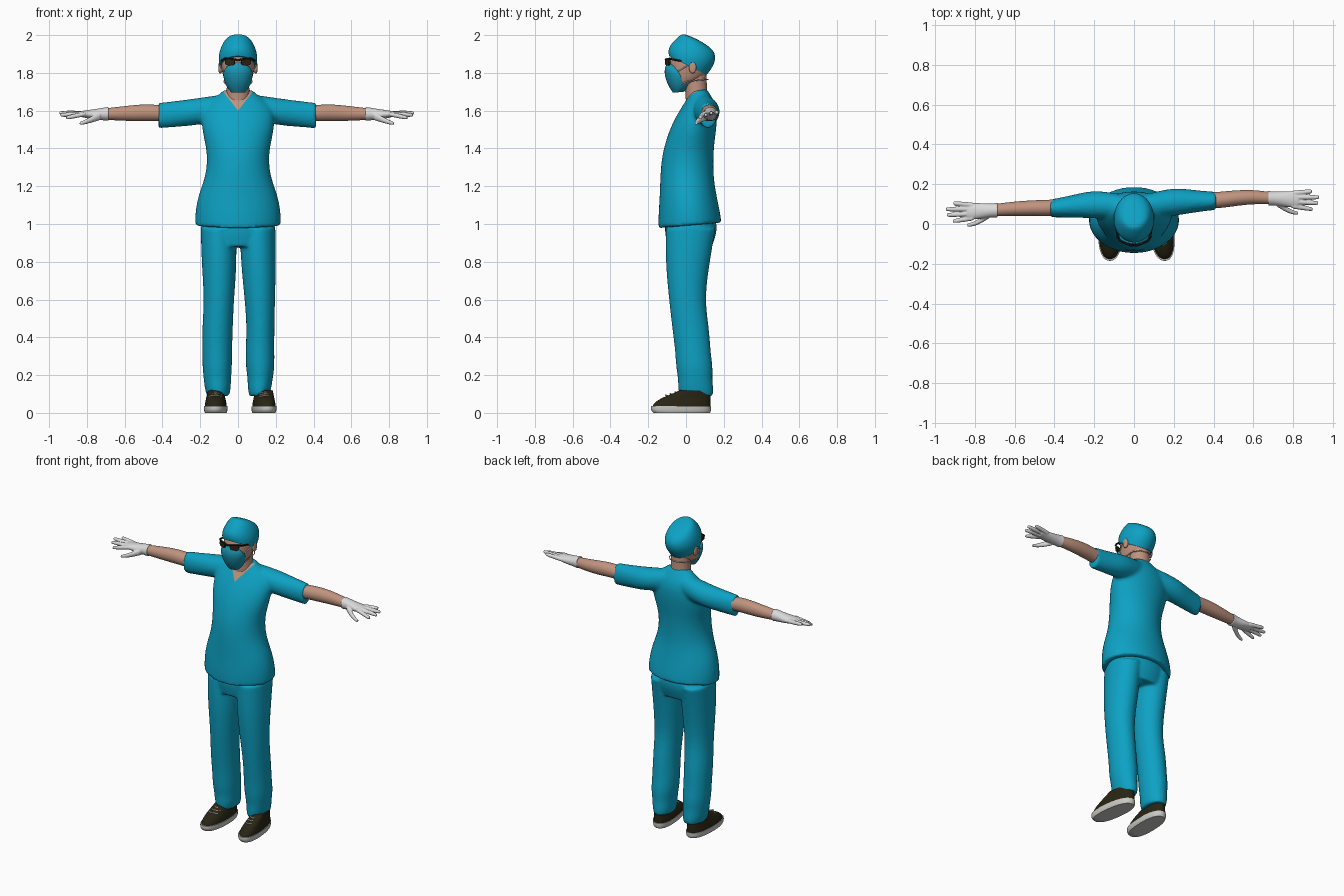
import bpy, bmesh, math
from mathutils import Vector

cube = bpy.data.objects.get("Cube")
if cube:
    bpy.data.objects.remove(cube)


def material(name, r, g, b):
    m = bpy.data.materials.new(name)
    m.use_nodes = True
    m.diffuse_color = (r, g, b, 1)
    bsdf = next(n for n in m.node_tree.nodes if n.type == 'BSDF_PRINCIPLED')
    bsdf.inputs["Base Color"].default_value = (r, g, b, 1)
    bsdf.inputs["Roughness"].default_value = 0.7
    return m


TEAL = material("scrub teal", 0.004, 0.36, 0.55)
MASK = material("mask teal", 0.01, 0.31, 0.46)
SKIN = material("skin", 0.52, 0.29, 0.21)
GLOVE = material("glove white", 0.70, 0.70, 0.70)
SHOE = material("shoe dark brown", 0.022, 0.018, 0.007)
SOLE = material("sole grey", 0.58, 0.58, 0.55)
BLACK = material("glasses black", 0.008, 0.007, 0.006)
LENS = material("lens brown", 0.025, 0.018, 0.008)


# A ring is (centre, first half axis, second half axis)
def ring(yf, zf, yb, zb, hw, cx=0, lean=0):
    """Level ring given by its front and back points and half width."""
    front, back = Vector((cx + lean, yf, zf)), Vector((cx, yb, zb))
    return (front + back) / 2, (front - back) / 2, Vector((hw, 0, 0))


def xring(x, y, z, ry, rz):
    return Vector((x, y, z)), Vector((0, ry, 0)), Vector((0, 0, rz))


def loft(bm, rings, crease, power):
    """Closed tube of elliptical rings with capped ends."""
    layer = bm.edges.layers.float.get("crease_edge") or bm.edges.layers.float.new("crease_edge")
    n, loops = 16, []
    bend = lambda t: math.copysign(abs(t) ** (2 / power), t)
    for c, u, v in rings:
        loops.append([bm.verts.new(c + u * bend(math.cos(a)) + v * bend(math.sin(a)))
                      for a in (math.tau * i / n for i in range(n))])
    for lo, hi in zip(loops, loops[1:]):
        for i in range(n):
            j = (i + 1) % n
            bm.faces.new((lo[i], lo[j], hi[j], hi[i]))
    for k, end in enumerate((loops[0], loops[-1])):
        cap = bm.faces.new(end)
        if crease[k]:
            for e in cap.edges:
                e[layer] = 1.0


def build(name, lofts, mat, crease=(1, 1), power=2, voxel=0, smooth=0):
    """One object from lofts; with a voxel size they fuse into one skin."""
    bm = bmesh.new()
    for rings in lofts:
        loft(bm, rings, crease, power)
    bmesh.ops.recalc_face_normals(bm, faces=bm.faces)
    mesh = bpy.data.meshes.new(name)
    bm.to_mesh(mesh)
    bm.free()
    ob = bpy.data.objects.new(name, mesh)
    bpy.context.collection.objects.link(ob)
    ob.modifiers.new("round", 'SUBSURF').levels = 2
    if voxel:
        fuse = ob.modifiers.new("fuse", 'REMESH')
        fuse.mode, fuse.voxel_size = 'VOXEL', voxel
        relax = ob.modifiers.new("relax", 'SMOOTH')
        relax.factor, relax.iterations = 0.5, smooth
    bpy.context.view_layer.update()
    deps = bpy.context.evaluated_depsgraph_get()
    ob.data = bpy.data.meshes.new_from_object(ob.evaluated_get(deps))
    ob.modifiers.clear()
    ob.data.materials.clear()
    ob.data.materials.append(mat)
    return ob


def tube(name, points, radius, mat):
    cu = bpy.data.curves.new(name, 'CURVE')
    cu.dimensions, cu.bevel_depth, cu.bevel_resolution = '3D', radius, 2
    cu.use_fill_caps = True
    sp = cu.splines.new('POLY')
    sp.points.add(len(points) - 1)
    for p, co in zip(sp.points, points):
        p.co = (*co, 1)
    cu.materials.append(mat)
    ob = bpy.data.objects.new(name, cu)
    bpy.context.collection.objects.link(ob)


def arm_ring(s, x, y, z, ry, rz):
    """Arm ring; the left arm sits a little further back."""
    if s > 0:
        y += 0.06 * min(1, max(0, (x - 0.1) / 0.5))
        x *= 0.985
    return xring(s * x, y, z, ry, rz)


def limb(s, rows):
    return [arm_ring(s, *r) for r in rows]


# Shirt with sleeves
torso = [ring(*r) for r in (
    (-.15, .978, .192, 1.008, .232), (-.15, 1.05, .185, 1.06, .233),
    (-.142, 1.15, .165, 1.15, .217), (-.14, 1.25, .148, 1.25, .175),
    (-.132, 1.35, .148, 1.35, .166), (-.115, 1.42, .152, 1.42, .176),
    (-.09, 1.5, .163, 1.5, .195), (-.05, 1.58, .168, 1.58, .2),
    (-.01, 1.64, .158, 1.64, .17), (.012, 1.68, .13, 1.685, .105),
    (.025, 1.70, .11, 1.715, .08))]
sleeve = ((.06, .09, 1.62, .06, .07), (.2, .1, 1.597, .075, .073),
          (.3, .09, 1.585, .058, .071), (.42, .078, 1.574, .046, .069))
shirt = build("shirt", [torso, limb(-1, sleeve), limb(1, sleeve)], TEAL, voxel=.01, smooth=6)

# V neck: cut the two neckline edges, then colour the skin inside
shirt.data.materials.append(SKIN)
bm = bmesh.new()
bm.from_mesh(shirt.data)
for co, no in (((0, 0, 1.6), (1.28, 0, -1)), ((0, 0, 1.6), (1.28, 0, 1)), ((0, .06, 0), (0, 1, 0))):
    bmesh.ops.bisect_plane(bm, geom=bm.verts[:] + bm.edges[:] + bm.faces[:],
                           plane_co=co, plane_no=no)
for f in bm.faces:
    c = f.calc_center_median()
    f.material_index = int(c.y < .06 and c.z > 1.6 + 1.28 * abs(c.x))
bm.to_mesh(shirt.data)
bm.free()

# Trousers: height, front, back, right inner and outer, left inner and outer
leg_rows = ((.98, -.11, .16, -.01, -.2, .01, .2), (.8, -.112, .128, -.003, -.195, .012, .203),
            (.6, -.092, .1, -.02, -.18, .034, .198), (.45, -.075, .125, -.026, -.192, .045, .194),
            (.32, -.058, .132, -.03, -.19, .038, .194), (.24, -.055, .145, -.03, -.19, .04, .195),
            (.18, -.043, .14, -.036, -.183, .05, .185), (.13, -.045, .148, -.036, -.178, .05, .178),
            (.09, -.036, .145, -.046, -.166, .058, .166))
legs = [[ring(r[1], r[0], r[2], r[0], abs(r[k + 1] - r[k]) / 2, (r[k] + r[k + 1]) / 2)
         for r in leg_rows] for k in (3, 5)]
hips = [ring(*r) for r in ((-.1, 1.1, .14, 1.1, .17), (-.115, 1, .168, 1, .2),
                           (-.115, .95, .165, .95, .203), (-.1, .88, .14, .88, .19))]
build("trousers", legs + [hips], TEAL, voxel=.009, smooth=5)

# Head, neck, cap and mask
build("head", [[ring(*r) for r in (
    (-.06, 1.705, 0, 1.73, .035), (-.085, 1.73, .06, 1.75, .065), (-.094, 1.78, .11, 1.78, .081),
    (-.092, 1.83, .127, 1.83, .09), (-.088, 1.88, .13, 1.87, .092),
    (-.06, 1.93, .1, 1.92, .075))]], SKIN, crease=(0, 0))
build("neck", [[ring(*r) for r in ((0, 1.6, .12, 1.62, .07), (-.005, 1.72, .112, 1.72, .059),
                                   (-.02, 1.79, .11, 1.79, .062))]], SKIN)
build("surgical_cap", [[ring(*r) for r in (
    (-.092, 1.89, .112, 1.788, .1), (-.097, 1.912, .148, 1.835, .106),
    (-.092, 1.94, .162, 1.88, .101), (-.065, 1.972, .148, 1.922, .087),
    (-.03, 2.003, .1, 1.955, .066), (-.01, 2.008, .06, 1.978, .035))]], TEAL, crease=(1, 0))
build("face_mask", [[ring(*r) for r in (
    (-.07, 1.695, -.012, 1.70, .038), (-.098, 1.735, .02, 1.72, .064),
    (-.116, 1.79, .03, 1.76, .08), (-.114, 1.825, 0, 1.8, .079),
    (-.104, 1.846, -.03, 1.83, .058), (-.098, 1.856, -.05, 1.85, .025))]], MASK)

# Parts in pairs on the head
for s, side in ((-1, "right"), (1, "left")):
    ear = [xring(s * x, .035, 1.828, ry, rz) for x, ry, rz in
           ((.08, .014, .025), (.094, .022, .034), (.104, .018, .028))]
    build(side + "_ear", [ear], SKIN, crease=(0, 0))
    along, out = Vector((s * .026, .011, 0)), Vector((s * .003, -.0075, 0))
    mid = Vector((s * .042, -.096, 1.858))
    build(side + "_lens", [[(mid + out * t, along, Vector((0, 0, .019))) for t in (-.6, .6)]],
          LENS, power=2.8)
    tube(side + "_glasses_frame", [(0, -.106, 1.866), (s * .018, -.108, 1.872),
         (s * .07, -.086, 1.876), (s * .082, -.066, 1.87), (s * .096, .03, 1.855)], .005, BLACK)
    tube(side + "_ear_strap", [(s * .077, -.04, 1.81), (s * .09, -.01, 1.828),
                               (s * .098, .03, 1.85)], .003, GLOVE)
    tube(side + "_neck_strap", [(s * .066, -.03, 1.74), (s * .075, .01, 1.755),
                                (s * .07, .07, 1.762), (s * .04, .108, 1.765),
                                (0, .117, 1.765)], .003, GLOVE)

# Forearms and gloved hands
forearm = ((.33, .09, 1.58, .04, .045), (.42, .08, 1.588, .042, .043), (.5, .08, 1.59, .041, .046),
           (.6, .077, 1.585, .037, .04), (.7, .07, 1.582, .031, .031))
palm = ((.685, .069, 1.583, .038, .038), (.72, .068, 1.582, .035, .033),
        (.77, .066, 1.58, .04, .027), (.82, .063, 1.582, .043, .018), (.84, .063, 1.582, .036, .014))
thumb = ((.73, .045, 1.572, .018, .022), (.775, .013, 1.553, .014, .017),
         (.815, -.003, 1.538, .011, .012), (.838, -.006, 1.532, .008, .008))
finger_ends = ((.03, .91, .014, 1.562), (.052, .94, .045, 1.577),
               (.075, .945, .074, 1.588), (.095, .908, .104, 1.592))
for s, side in ((-1, "right"), (1, "left")):
    build(side + "_forearm", [limb(s, forearm)], SKIN)
    parts = [limb(s, palm), limb(s, thumb)]
    for y, tx, ty, tz in finger_ends:
        knuckle, tip = Vector((.81, y, 1.583)), Vector((tx, ty, tz))
        parts.append(limb(s, [(*knuckle.lerp(tip, t), r, r) for t, r in
                              ((0, .013), (.5, .0125), (.9, .011), (1, .008))]))
    build(side + "_glove", parts, GLOVE, voxel=.004, smooth=2)

# Shoes, toes turned slightly outwards
for side, cx, lean in (("right", -.115, -.006), ("left", .12, .035)):
    sole = ((-.175, 0, .13, 0, .058), (-.19, .014, .136, .01, .064), (-.188, .036, .136, .034, .064))
    upper = ((-.182, .03, .132, .03, .06), (-.172, .055, .133, .06, .057),
             (-.125, .083, .132, .085, .05), (-.065, .105, .13, .1, .046),
             (-.035, .12, .125, .118, .042))
    build(side + "_shoe_sole", [[ring(*r, cx, lean) for r in sole]], SOLE, power=2.4)
    build(side + "_shoe_upper", [[ring(*r, cx, lean) for r in upper]], SHOE, power=2.4)
    for k in range(3):
        y, z, x = -.108 + .025 * k, .094 + .008 * k, cx + lean * .7
        tube(side + "_lace", [(x - .032, y + .024, z - .008), (x, y, z), (x + .032, y + .024, z - .008)],
             .0035, GLOVE)

# Smooth shading with sharp hems
bpy.ops.object.select_all(action='DESELECT')
for ob in bpy.context.scene.objects:
    if ob.type == 'MESH':
        ob.select_set(True)
        bpy.context.view_layer.objects.active = ob
bpy.ops.object.shade_smooth_by_angle(angle=math.radians(50))
